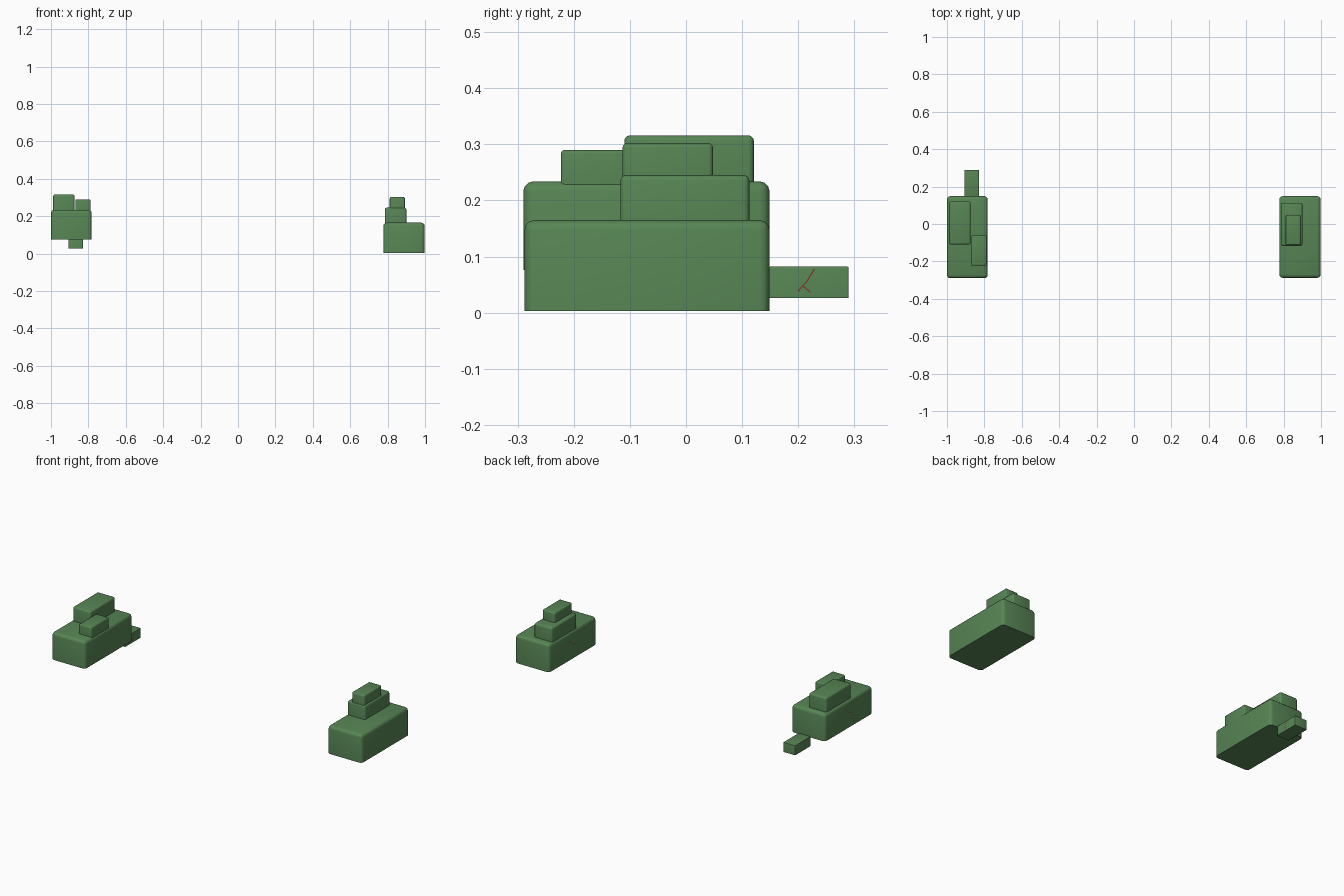
import bpy, bmesh
from mathutils import Vector

if "Cube" in bpy.data.objects:
    bpy.data.objects.remove(bpy.data.objects["Cube"])


def material(name, rgb):
    m = bpy.data.materials.new(name)
    m.diffuse_color = (*rgb, 1)
    m.use_nodes = True
    m.node_tree.nodes["Principled BSDF"].inputs["Base Color"].default_value = m.diffuse_color
    return m


GREEN = material("moss_green", (0.095, 0.235, 0.09))
RED = material("dark_red", (0.22, 0.03, 0.03))


def finish(bm, name, mat):
    me = bpy.data.meshes.new(name)
    bm.normal_update()
    bm.to_mesh(me)
    bm.free()
    me.materials.append(mat)
    ob = bpy.data.objects.new(name, me)
    bpy.context.collection.objects.link(ob)
    return ob


def block(name, x, y, z, r):
    """Box with rounded top and upright edges and a sharp flat base."""
    bm = bmesh.new()
    bmesh.ops.create_cube(bm, size=1)
    for v in bm.verts:
        v.co = Vector([a[0] if c < 0 else a[1] for a, c in zip((x, y, z), v.co)])
    edges = [e for e in bm.edges if max(v.co.z for v in e.verts) > z[0] + 1e-5]
    bmesh.ops.bevel(bm, geom=edges, offset=r, segments=3, profile=0.5, affect='EDGES')
    ob = finish(bm, name, GREEN)
    bpy.ops.object.select_all(action='DESELECT')
    ob.select_set(True)
    bpy.context.view_layer.objects.active = ob
    bpy.ops.object.shade_smooth_by_angle(angle=0.7)
    return ob


def crack(name, x, side, lines, w=0.0022):
    """Thin plates following (y, z) lines on a wall facing side * x."""
    bm = bmesh.new()
    for pts in lines:
        for a, b in zip(pts, pts[1:]):
            a, b = Vector((x, *a)), Vector((x, *b))
            d = (b - a).normalized()
            n = Vector((0, -d.z, d.y)) * w / 2
            out = Vector((side * 0.001, 0, 0))
            f = bm.faces.new([bm.verts.new(p + out) for p in (a - n, b - n, b + n, a + n)])
            f.normal_update()
            if f.normal.x * side < 0:
                f.normal_flip()
    finish(bm, name, RED)


# Right stack: three steps
block("right_base", (0.777, 0.998), (-0.288, 0.149), (0.003, 0.165), 0.018)
block("right_middle", (0.785, 0.900), (-0.117, 0.113), (0.160, 0.245), 0.010)
block("right_top", (0.811, 0.892), (-0.113, 0.048), (0.240, 0.302), 0.008)

# Left stack: raised base, two upper blocks and one low block behind
block("left_base", (-1.0, -0.782), (-0.290, 0.149), (0.076, 0.234), 0.018)
block("left_large_top", (-0.988, -0.874), (-0.110, 0.121), (0.228, 0.316), 0.010)
block("left_small_top", (-0.870, -0.788), (-0.223, -0.062), (0.228, 0.290), 0.007)
block("left_rear_block", (-0.906, -0.829), (0.147, 0.290), (0.026, 0.082), 0.003)

# Fine red cracks
for name, x, z in (("left_crack", -1.0, 0.08), ("right_crack", 0.777, 0.005)):
    crack(name, x, -1, [[(-0.035, z + 0.115), (-0.06, z + 0.09),
                         (-0.10, z + 0.07), (-0.115, z + 0.01)]])
crack("rear_crack", -0.829, 1, [[(0.229, 0.078), (0.215, 0.055), (0.205, 0.045), (0.20, 0.038)],
                                [(0.208, 0.048), (0.222, 0.036)]])
